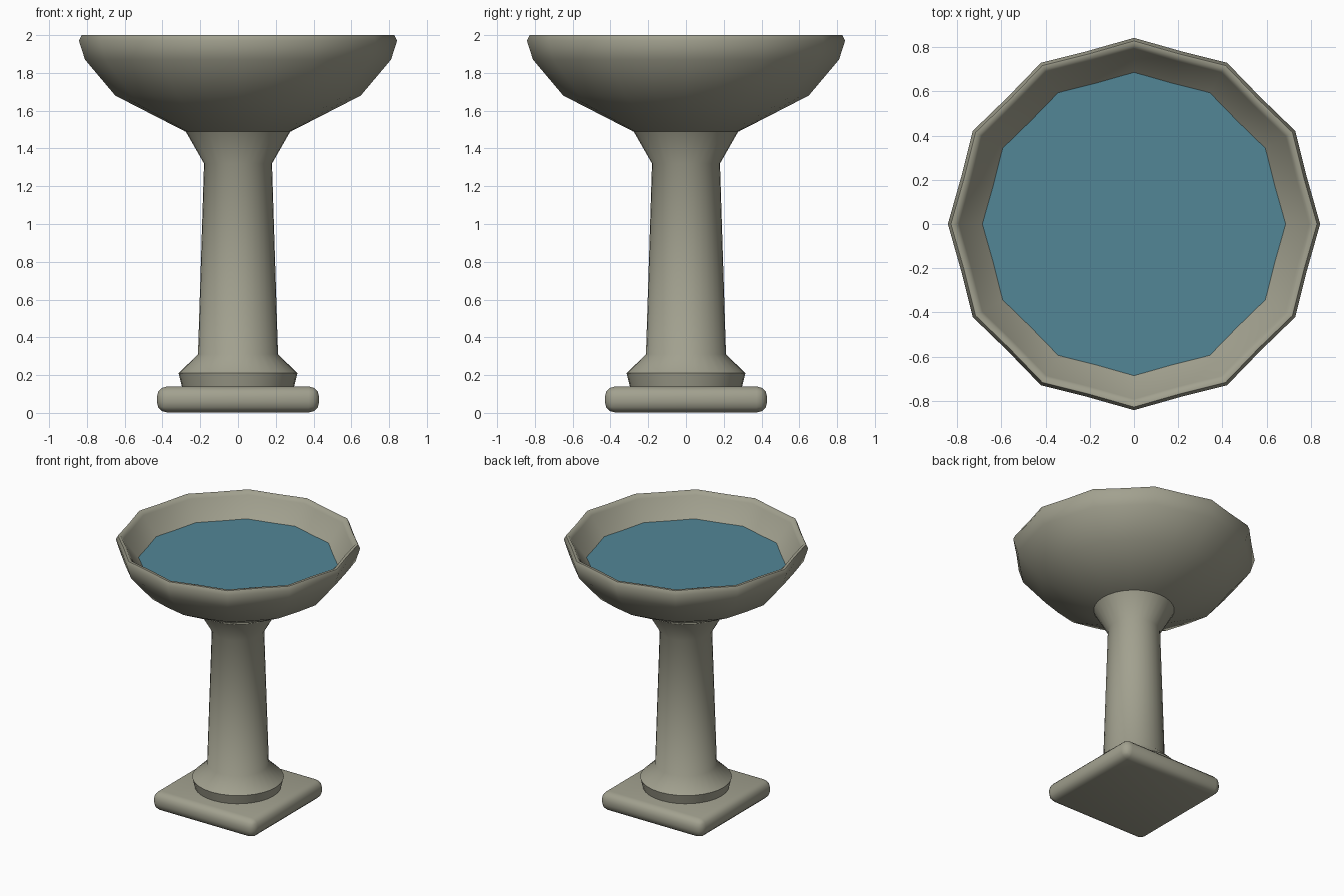
import bpy, bmesh, math

if "Cube" in bpy.data.objects:
    bpy.data.objects.remove(bpy.data.objects["Cube"])


def material(name, rgb):
    m = bpy.data.materials.new(name)
    m.diffuse_color = (*rgb, 1)
    m.use_nodes = True
    m.node_tree.nodes["Principled BSDF"].inputs["Base Color"].default_value = m.diffuse_color
    return m


stone = material("weathered stone", (0.36, 0.355, 0.275))
blue = material("water blue", (0.085, 0.24, 0.305))


def finish(name, bm, mat, angle):
    bmesh.ops.recalc_face_normals(bm, faces=bm.faces)
    me = bpy.data.meshes.new(name)
    bm.to_mesh(me)
    bm.free()
    me.materials.append(mat)
    ob = bpy.data.objects.new(name, me)
    bpy.context.collection.objects.link(ob)
    bpy.ops.object.select_all(action='DESELECT')
    ob.select_set(True)
    bpy.context.view_layer.objects.active = ob
    bpy.ops.object.shade_smooth_by_angle(angle=math.radians(angle))
    return ob


def lathe(name, profile, sides, mat, angle=40):
    # profile entries: radius, height, scallop depth (12 lobes)
    bm = bmesh.new()
    rings = []
    for r, z, d in profile:
        ring = []
        for i in range(sides):
            t = 2 * math.pi * i / sides
            q = r - d * (0.5 - 0.5 * math.cos(12 * t))
            ring.append(bm.verts.new((q * math.cos(t), q * math.sin(t), z)))
        rings.append(ring)
    for a, b in zip(rings, rings[1:]):
        for i in range(sides):
            j = (i + 1) % sides
            bm.faces.new((a[i], a[j], b[j], b[i]))
    bm.faces.new(rings[0])
    if len(rings) > 1:
        bm.faces.new(rings[-1])
    return finish(name, bm, mat, angle)


# Square plinth with rounded edges
bm = bmesh.new()
bmesh.ops.create_cube(bm, size=1)
for v in bm.verts:
    v.co = (v.co.x * 0.86, v.co.y * 0.86, (v.co.z + 0.5) * 0.138 + 0.002)
bmesh.ops.bevel(bm, geom=bm.edges[:], offset=0.056, segments=3,
                profile=0.5, affect='EDGES')
finish("plinth", bm, stone, 40)

# Pedestal with flared foot and neck
lathe("pedestal", [(0.295, 0.13, 0), (0.315, 0.21, 0), (0.212, 0.31, 0),
                   (0.18, 1.32, 0), (0.28, 1.495, 0)], 32, stone, 50)

# Scalloped bowl, outside up over the rim and down inside
lathe("bowl", [(0.28, 1.49, 0), (0.65, 1.68, 0.015), (0.81, 1.87, 0.025),
               (0.842, 1.97, 0.032), (0.828, 2.0, 0.032), (0.808, 2.0, 0.032),
               (0.792, 1.975, 0.03), (0.685, 1.84, 0.026),
               (0.55, 1.74, 0.01), (0.25, 1.6, 0)], 24, stone, 60)

# Water surface
lathe("water", [(0.686, 1.842, 0.026)], 24, blue)
for p in bpy.data.objects["water"].data.polygons:
    if p.normal.z < 0:
        bpy.data.objects["water"].data.flip_normals()
